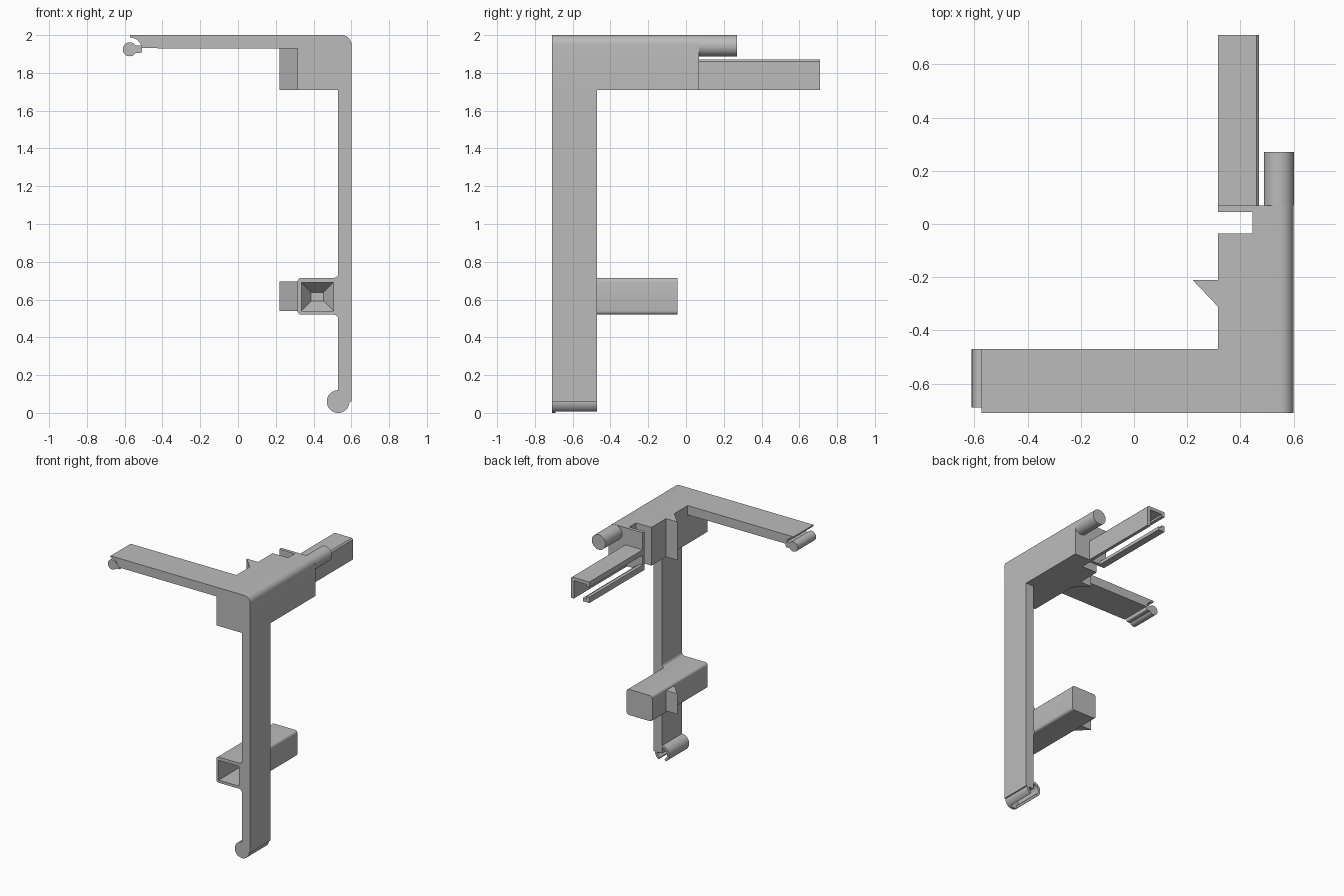
import bpy, bmesh
from math import cos, sin, radians

cube = bpy.data.objects.get("Cube")
if cube:
    bpy.data.objects.remove(cube, do_unlink=True)

grey = bpy.data.materials.new("plain grey")
grey.use_nodes = True
colour = (0.5, 0.5, 0.5, 1)
grey.diffuse_color = colour
grey.node_tree.nodes["Principled BSDF"].inputs["Base Color"].default_value = colour

FRONT, BACK = -0.71, -0.47      # depth of the frame bars
OUT, IN = 0.6, 0.53             # outer and inner side of the leg
SIDE = 0.315                    # inner side of the corner block


def finish(name, bm, smooth=False):
    bmesh.ops.recalc_face_normals(bm, faces=bm.faces)
    mesh = bpy.data.meshes.new(name)
    bm.to_mesh(mesh)
    bm.free()
    mesh.materials.append(grey)
    ob = bpy.data.objects.new(name, mesh)
    bpy.context.collection.objects.link(ob)
    if smooth:
        bpy.ops.object.select_all(action='DESELECT')
        ob.select_set(True)
        bpy.context.view_layer.objects.active = ob
        bpy.ops.object.shade_smooth_by_angle(angle=radians(35))
    return ob


def prism(points, a, b, axis="y"):
    """Extrude an outline from a to b along y (x, z points) or z (x, y points)."""
    bm = bmesh.new()
    place = (lambda u, v, d: (u, d, v)) if axis == "y" else (lambda u, v, d: (u, v, d))
    face = bm.faces.new([bm.verts.new(place(u, v, a)) for u, v in points])
    new = bmesh.ops.extrude_face_region(bm, geom=[face])["geom"]
    move = (0, b - a, 0) if axis == "y" else (0, 0, b - a)
    bmesh.ops.translate(bm, vec=move, verts=[g for g in new if isinstance(g, bmesh.types.BMVert)])
    return bm


def arc(cx, cz, r, start, end, n=16):
    angles = [radians(start + (end - start) * i / n) for i in range(n + 1)]
    return [(cx + r * cos(t), cz + r * sin(t)) for t in angles]


def circle(cx, cz, r, n=40):
    return arc(cx, cz, r, 0, 360, n)[:-1]


def rect(x0, x1, z0, z1):
    return [(x0, z0), (x1, z0), (x1, z1), (x0, z1)]


def rounded(x0, x1, z0, z1, r):
    return (arc(x1 - r, z1 - r, r, 0, 90, 5) + arc(x0 + r, z1 - r, r, 90, 180, 5)
            + arc(x0 + r, z0 + r, r, 180, 270, 5) + arc(x1 - r, z0 + r, r, 270, 360, 5))


# Corner block with a through slot and a triangular fin, outer top edge rounded
plan = [(SIDE, FRONT), (OUT, FRONT), (OUT, 0.07), (SIDE, 0.07), (SIDE, 0.045),
        (0.445, 0.045), (0.445, -0.035), (SIDE, -0.035), (SIDE, -0.21),
        (0.22, -0.21), (SIDE, -0.31)]
bm = prism(plan, 1.71, 2, "z")
bm.edges.ensure_lookup_table()
edge = [e for e in bm.edges
        if all(v.co.x > OUT - 0.001 and v.co.z > 1.99 for v in e.verts)]
bmesh.ops.bevel(bm, geom=edge, offset=0.05, segments=8, profile=0.5, affect='EDGES')
finish("corner_block", bm, True)

# Top arm with a cupped end, and the rod hanging on its neck
ROD = (-0.573, 1.925)
arm = [(SIDE, 1.93), (SIDE, 2), (ROD[0], 2)] + arc(*ROD, 0.063, 90, 5)
finish("top_arm", prism(arm, FRONT, BACK), True)
finish("arm_rod", prism(circle(*ROD, 0.037), -0.69, BACK), True)
finish("arm_rod_neck", prism(rounded(-0.55, -0.508, 1.905, 1.945, 0.01), -0.69, BACK), True)

# Leg, and the open clip tube at its foot with a closed front
CLIP = (IN, 0.06)
finish("leg", prism(rect(IN, OUT, 0.06, 1.71), FRONT, BACK))
tube = arc(*CLIP, 0.06, -60, 240, 40) + arc(*CLIP, 0.042, 240, -60, 40)
finish("foot_clip", prism(tube, -0.69, BACK), True)
finish("foot_clip_cap", prism(circle(*CLIP, 0.06), FRONT, -0.69), True)

# Rounded sleeve with a pocket that ends in a hipped point
sleeve = finish("sleeve", prism(rounded(SIDE, IN, 0.52, 0.715, 0.02), FRONT, -0.045), True)
bm = prism(rect(0.335, 0.505, 0.54, 0.69), FRONT - 0.05, -0.145)
for v in bm.verts:
    v.co.z = round(v.co.z, 4)
end = max(bm.faces, key=lambda f: f.calc_center_median().y)
bmesh.ops.inset_region(bm, faces=[end], thickness=0.074, depth=0)
bmesh.ops.translate(bm, vec=(0, 0.074, 0), verts=end.verts)
cutter = finish("pocket_cutter", bm)
cutter.hide_render = True
cut = sleeve.modifiers.new("pocket", 'BOOLEAN')
cut.operation = 'DIFFERENCE'
cut.solver = 'EXACT'
cut.object = cutter
bpy.ops.object.select_all(action='DESELECT')
sleeve.select_set(True)
bpy.context.view_layer.objects.active = sleeve
bpy.ops.object.modifier_apply(modifier=cut.name)
bpy.data.objects.remove(cutter, do_unlink=True)

# Small fillets joining sleeve and leg, and the sleeve fin
for name, z, s in (("upper", 0.715, 1), ("lower", 0.52, -1)):
    fillet = [(IN, z - s * 0.02), (IN - 0.02, z)] + \
             [(x, z + s * h) for x, h in ((IN - 0.01, 0.003), (IN - 0.003, 0.01), (IN, 0.02))]
    finish(name + "_fillet", prism(fillet, FRONT, BACK), True)
fin = [(SIDE, -0.31), (SIDE, -0.21), (0.22, -0.21)]
finish("sleeve_fin", prism(fin, 0.54, 0.695, "z"))

# Round peg and slotted channel reaching backwards
finish("back_peg", prism(circle(0.545, 1.943, 0.057), 0.07, 0.27), True)
X0, X1, Z0, Z1, T = SIDE, 0.47, 1.71, 1.87, 0.025
hook = [(X1, Z0), (X1, Z1 - 0.01), (X1 - 0.01, Z1), (X0, Z1), (X0, Z1 - 0.04),
        (X0 + T, Z1 - 0.04), (X0 + T, Z1 - T), (X1 - T, Z1 - T), (X1 - T, Z0)]
finish("channel_hook", prism(hook, 0.07, 0.71))
rail = [(X0, Z0), (X0 + 0.055, Z0), (X0 + 0.055, Z0 + T), (X0 + T, Z0 + T),
        (X0 + T, Z0 + 0.045), (X0, Z0 + 0.045)]
finish("channel_rail", prism(rail, 0.07, 0.71))
